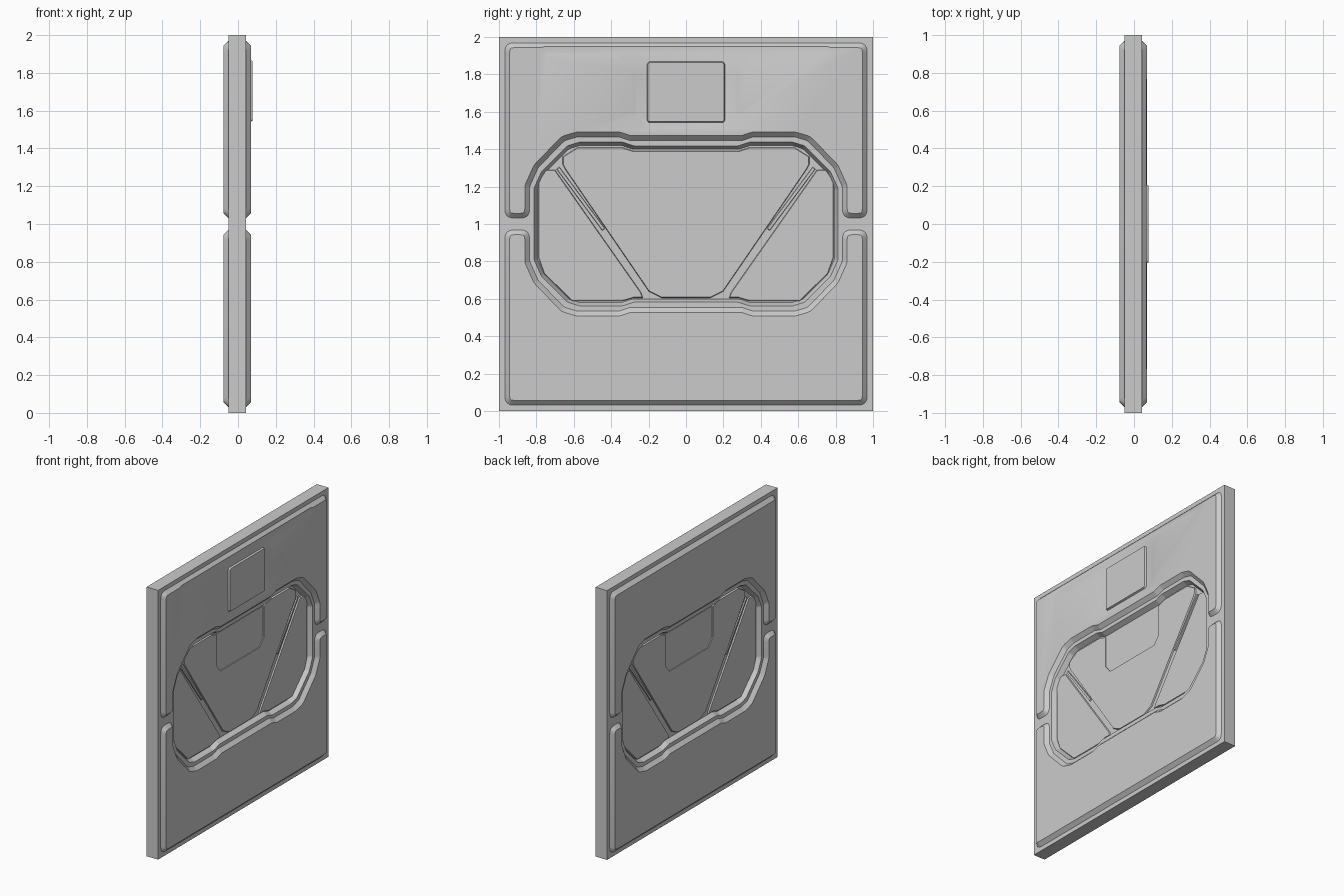
import bpy, bmesh
from math import tan, acos
from mathutils import Vector as V

if "Cube" in bpy.data.objects:
    bpy.data.objects.remove(bpy.data.objects["Cube"])

C = -0.004                     # middle plane of the door
SLAB, FLOOR, PLATE, HATCH = 0.0475, 0.012, 0.074, 0.022


def fillet(pts, r, n=4):
    """Round every corner of a (y, z) outline."""
    out, k = [], len(pts)
    for i in range(k):
        p, a, b = V(pts[i]), V(pts[i - 1]), V(pts[(i + 1) % k])
        u, w = a - p, b - p
        lim = 0.45 * min(u.length, w.length)
        u.normalize()
        w.normalize()
        half = acos(max(-1, min(1, u.dot(w)))) / 2
        t = min(lim, r / tan(half))
        s, e = p + u * t, p + w * t
        for j in range(n + 1):
            f = j / n
            out.append(s * (1 - f) ** 2 + p * 2 * f * (1 - f) + e * f * f)
    return out


def inset(pts, d):
    """Mitred inward offset of a closed outline."""
    k = len(pts)
    area = sum(pts[i - 1].x * pts[i].y - pts[i].x * pts[i - 1].y for i in range(k))
    sg = 1 if area > 0 else -1
    out = []
    for i in range(k):
        e1 = (pts[i] - pts[i - 1]).normalized()
        e2 = (pts[(i + 1) % k] - pts[i]).normalized()
        n1, n2 = V((-e1.y, e1.x)) * sg, V((-e2.y, e2.x)) * sg
        out.append(pts[i] + (n1 + n2) * (d / max(0.3, 1 + n1.dot(n2))))
    return out


def prism(name, pts, side, x0, x1, d=0.0, r=0.0):
    """Outline at depth x0, inset by d at depth x1, on the given side."""
    a = fillet(pts, r) if r else [V(p) for p in pts]
    b = inset(a, d) if d else a
    bm = bmesh.new()
    la = [bm.verts.new((C + side * x0, p.x, p.y)) for p in a]
    lb = [bm.verts.new((C + side * x1, p.x, p.y)) for p in b]
    bm.faces.new(la)
    bm.faces.new(lb)
    for i in range(len(a)):
        bm.faces.new((la[i - 1], la[i], lb[i], lb[i - 1]))
    bmesh.ops.recalc_face_normals(bm, faces=bm.faces)
    me = bpy.data.meshes.new(name)
    bm.to_mesh(me)
    bm.free()
    ob = bpy.data.objects.new(name, me)
    bpy.context.collection.objects.link(ob)
    return ob


def cut(ob, cutter):
    m = ob.modifiers.new("cut", 'BOOLEAN')
    m.operation, m.solver, m.object = 'DIFFERENCE', 'EXACT', cutter
    bpy.context.view_layer.objects.active = ob
    bpy.ops.object.modifier_apply(modifier=m.name)
    bpy.data.objects.remove(cutter)


def flip_y(pts):
    return [(-y, z) for y, z in pts]


def flip_z(pts):
    return [(y, 2 - z) for y, z in pts]


def sym(half):
    """Close a right-half outline with its mirror image."""
    return half + flip_y(half)[::-1]


# Outlines, right half only
rim_q = [(.30, 1.445), (.36, 1.465), (.58, 1.465), (.65, 1.445), (.79, 1.30), (.835, 1.20)]
upper = sym(rim_q + [(.835, 1.03), (.97, 1.03), (.97, 1.97)])
pit_q = [(.28, 1.42), (.34, 1.44), (.57, 1.44), (.635, 1.42), (.775, 1.28), (.815, 1.19)]
pit = sym(pit_q + flip_z(pit_q)[::-1])
centre = sym([(.28, 1.39), (.34, 1.41), (.58, 1.41), (.66, 1.36), (.66, 1.32),
              (.645, 1.29), (.20, .64), (.13, .605)])
wing = [(.70, 1.29), (.75, 1.29), (.79, 1.23), (.79, .82), (.76, .735), (.61, .587),
        (.34, .587), (.28, .605), (.23, .605), (.24, .635)]
rib = [(.677, 1.306), (.432, .976), (.448, .964), (.693, 1.294)]
u_shape = sym([(.28, 1.5), (.28, 1.16), (.23, 1.10)])
tee = sym([(.78, 2.05), (.78, 1.89), (.36, 1.89), (.29, 1.82), (.29, 1.58), (.22, 1.50)])

# Door slab with the hatch pit sunk into both faces
slab = prism("door_slab", [(-1, 0), (1, 0), (1, 2), (-1, 2)], 1, -SLAB, SLAB)
for s in (1, -1):
    cut(slab, prism("pit_cutter", pit, s, SLAB + .004, FLOOR, .02, .05))

for s, tag in ((1, "right"), (-1, "left")):
    # Bevelled raised plates above and below the hatch
    top = prism("upper_plate_" + tag, upper, s, SLAB - .001, PLATE, .027, .05)
    prism("lower_plate_" + tag, flip_z(upper), s, SLAB - .001, PLATE, .027, .05)
    if s == 1:  # shallow soft-edged step around the screen
        cut(top, prism("step_cutter", tee, s, PLATE + .001, PLATE - .005, .02, .06))
    # Hatch panels separated by diagonal channels
    mid = prism("hatch_centre_panel_" + tag, centre, s, FLOOR - .002, HATCH, .004)
    cut(mid, prism("recess_cutter", u_shape, s, HATCH + .01, HATCH - .007))
    for f in (lambda p: p, flip_y):
        prism("hatch_side_panel_" + tag, f(wing), s, FLOOR - .002, HATCH, .004)
        prism("channel_rib_" + tag, f(rib), s, FLOOR - .002, HATCH - .002, .003)

# Control screen, on the right face only
prism("control_screen", [(-.21, 1.54), (.21, 1.54), (.21, 1.87), (-.21, 1.87)],
      1, PLATE - .01, PLATE + .008, .007, .02)

# Smooth the rounded corners, keep the bevels crisp
bpy.ops.object.select_all(action='SELECT')
bpy.context.view_layer.objects.active = slab
bpy.ops.object.shade_smooth_by_angle(angle=0.5)
